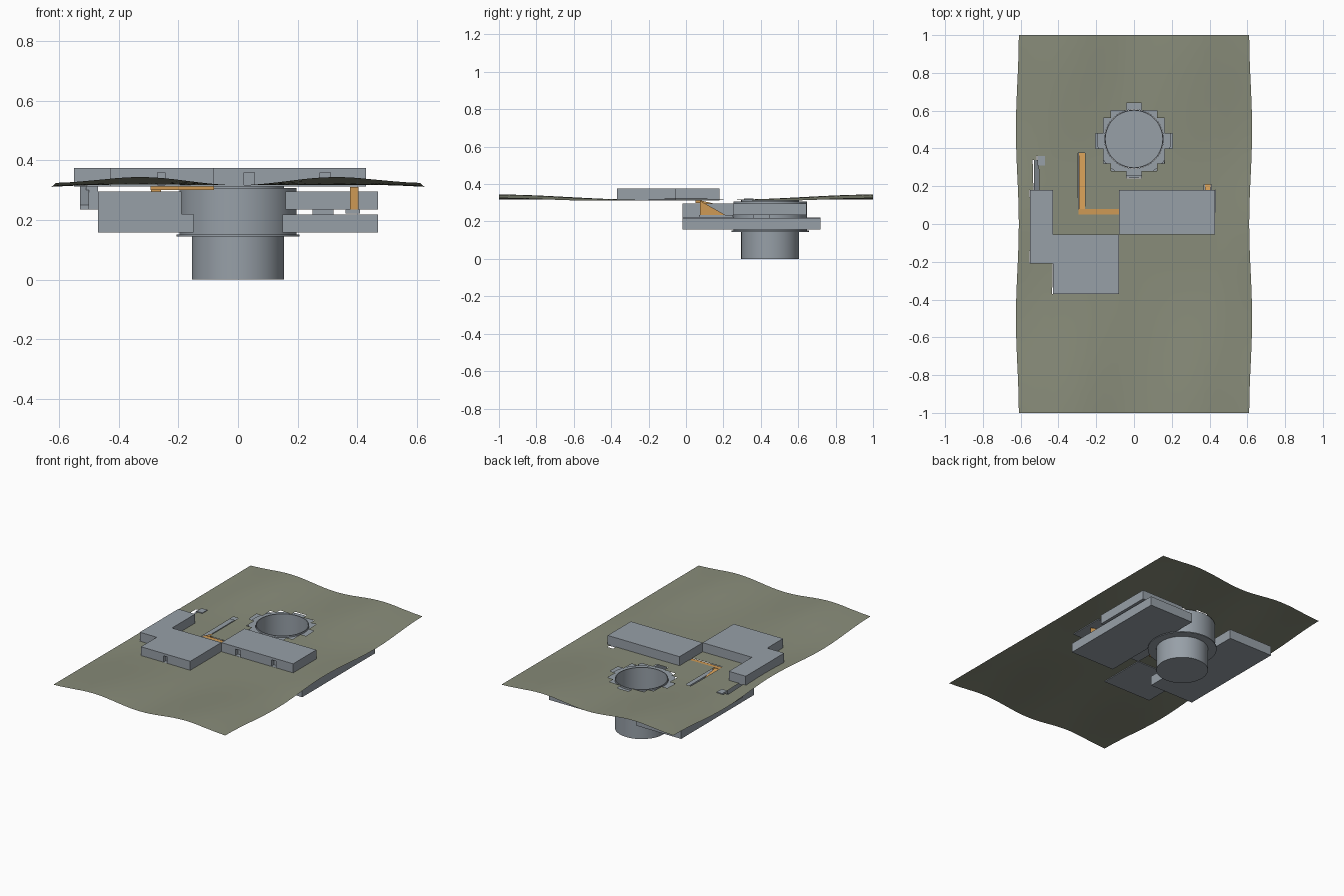
import bpy, bmesh, math

if "Cube" in bpy.data.objects:
    bpy.data.objects.remove(bpy.data.objects["Cube"])


def material(name, rgb):
    m = bpy.data.materials.new(name)
    m.diffuse_color = (*rgb, 1)
    m.use_nodes = True
    m.node_tree.nodes["Principled BSDF"].inputs["Base Color"].default_value = m.diffuse_color
    return m


GREY = material("blue_grey_concrete", (0.31, 0.35, 0.39))
GREEN = material("olive_ground", (0.25, 0.265, 0.195))
ORANGE = material("orange_walkway", (0.62, 0.32, 0.09))


def finish(name, bm, mat):
    bmesh.ops.remove_doubles(bm, verts=bm.verts, dist=1e-5)
    bmesh.ops.recalc_face_normals(bm, faces=bm.faces)
    me = bpy.data.meshes.new(name)
    bm.to_mesh(me)
    bm.free()
    me.materials.append(mat)
    ob = bpy.data.objects.new(name, me)
    bpy.context.collection.objects.link(ob)
    return ob


def prism(name, outline, lo, hi, mat, axis="z"):
    """Extrude a 2D outline along z (outline is x,y) or along x (outline is y,z)."""
    bm = bmesh.new()
    put = (lambda p, t: (p[0], p[1], t)) if axis == "z" else (lambda p, t: (t, p[0], p[1]))
    f = bm.faces.new([bm.verts.new(put(p, lo)) for p in outline])
    new = bmesh.ops.extrude_face_region(bm, geom=[f])["geom"]
    d = put((0, 0), hi - lo)
    bmesh.ops.translate(bm, vec=d, verts=[v for v in new if isinstance(v, bmesh.types.BMVert)])
    return finish(name, bm, mat)


def box(name, x0, x1, y0, y1, z0, z1, mat=GREY):
    return prism(name, [(x0, y0), (x1, y0), (x1, y1), (x0, y1)], z0, z1, mat)


def lathe(name, profile, y, closed=False, n=48):
    bm = bmesh.new()
    rings = [[bm.verts.new((r * math.cos(2 * math.pi * i / n), y + r * math.sin(2 * math.pi * i / n), z))
              for i in range(n)] for r, z in profile]
    pairs = list(zip(rings, rings[1:])) + ([(rings[-1], rings[0])] if closed else [])
    for a, b in pairs:
        for i in range(n):
            j = (i + 1) % n
            bm.faces.new((a[i], a[j], b[j], b[i]))
    ob = finish(name, bm, GREY)
    smooth(ob)
    return ob


def smooth(ob):
    bpy.ops.object.select_all(action="DESELECT")
    ob.select_set(True)
    bpy.context.view_layer.objects.active = ob
    bpy.ops.object.shade_smooth_by_angle(angle=math.radians(30))


def cut(ob, cutter):
    m = ob.modifiers.new("opening", "BOOLEAN")
    m.operation = "DIFFERENCE"
    m.solver = "EXACT"
    m.object = cutter
    cutter.hide_render = True
    cutter.hide_set(True)


# Ground sheet with openings under buildings, above ramps and around the shaft
NX, NY, HX = 30, 50, 0.61
HOLES = [(-0.08, 0.43, -0.055, 0.18), (-0.43, -0.08, -0.37, -0.055), (-0.55, -0.43, -0.21, 0.18),
         (-0.295, -0.26, 0.05, 0.375), (-0.26, -0.08, 0.05, 0.08), (0.37, 0.41, 0.18, 0.21),
         (-0.53, -0.5, 0.18, 0.34), (-0.51, -0.47, 0.31, 0.36)]


def ground_point(x, y):
    edge = min(1, max(0, (abs(y) - 0.25) / 0.75))
    edge = edge * edge * (3 - 2 * edge)
    side = max(0, (abs(x) - 0.45) / 0.16)
    z = 0.317 + 0.027 * edge * (0.5 - 0.5 * math.cos(2 * math.pi * x / 0.66))
    z += 0.006 * side * math.cos(2 * math.pi * y)
    wob = 0.015 * (abs(x) / HX) ** 4 * math.sin(math.pi * y) ** 2
    return (x + math.copysign(wob, x), y, z)


def lines(count, half, extra):
    return sorted({round(-half + 2 * half * i / count, 4) for i in range(count + 1)} | set(extra))


xs = lines(NX, HX, [v for h in HOLES for v in h[:2]])
ys = lines(NY, 1, [v for h in HOLES for v in h[2:]])


def is_open(x, y):
    if any(a < x < b and c < y < d for a, b, c, d in HOLES):
        return True
    px, py = 2 * HX / NX, 2 / NY
    cx = (math.floor((x + HX) / px) + 0.5) * px - HX
    cy = (math.floor((y + 1) / py) + 0.5) * py - 1
    return math.hypot(cx, cy - 0.44) < 0.186      # stepped rim around shaft


bm = bmesh.new()
grid = [[bm.verts.new(ground_point(x, y)) for y in ys] for x in xs]
for i in range(len(xs) - 1):
    for j in range(len(ys) - 1):
        if not is_open((xs[i] + xs[i + 1]) / 2, (ys[j] + ys[j + 1]) / 2):
            bm.faces.new((grid[i][j], grid[i + 1][j], grid[i + 1][j + 1], grid[i][j + 1]))
bmesh.ops.delete(bm, geom=[v for v in bm.verts if not v.link_faces], context="VERTS")
ground = finish("ground_sheet", bm, GREEN)
if sum(p.normal.z for p in ground.data.polygons) < 0:
    ground.data.flip_normals()
smooth(ground)

# Surface buildings with doorways
east = box("east_building", -0.08, 0.43, -0.055, 0.18, 0.312, 0.375)
west = prism("west_building", [(-0.43, -0.37), (-0.08, -0.37), (-0.08, -0.055), (-0.43, -0.055),
                               (-0.43, 0.18), (-0.55, 0.18), (-0.55, -0.21), (-0.43, -0.21)],
             0.312, 0.375, GREY)
for ob, x0, x1, y in ((east, 0.02, 0.055, -0.055), (east, 0.275, 0.31, -0.055), (west, -0.27, -0.245, -0.37)):
    cut(ob, box("doorway_cutter", x0, x1, y - 0.02, y + 0.025, 0.318, 0.36))

# Central shaft: open tube with floor, and wide collar around it
lathe("shaft_tube", [(0.0001, 0), (0.155, 0), (0.155, 0.318), (0.15, 0.318), (0.15, 0.01), (0.0001, 0.01)], 0.45)
lathe("shaft_collar", [(0.156, 0.15), (0.197, 0.15), (0.197, 0.308), (0.156, 0.308)], 0.45, True)
lathe("collar_flange", [(0.156, 0.145), (0.207, 0.145), (0.207, 0.151), (0.156, 0.151)], 0.45, True)

# Buried rooms on two levels
box("east_lower_room", 0.15, 0.47, -0.02, 0.72, 0.158, 0.218)
box("west_lower_room", -0.47, -0.15, -0.02, 0.72, 0.158, 0.22)
box("west_floor_block", -0.47, -0.19, -0.02, 0.385, 0.22, 0.235)
box("east_upper_room", 0.16, 0.47, 0.25, 0.645, 0.235, 0.295)
upper = box("west_upper_room", -0.47, -0.19, -0.02, 0.385, 0.235, 0.295)
cut(upper, box("ramp_slot_cutter", -0.293, -0.258, 0.05, 0.375, 0.238, 0.33))
box("east_landing", 0.36, 0.41, 0.07, 0.25, 0.222, 0.235)
box("east_link", 0.25, 0.32, 0.36, 0.45, 0.216, 0.237)

# Orange walkway and ramps
box("walkway", -0.293, -0.08, 0.05, 0.08, 0.3, 0.314, ORANGE)
prism("west_ramp", [(0.08, 0.239), (0.375, 0.239), (0.375, 0.243), (0.08, 0.312)],
      -0.292, -0.259, ORANGE, "x")
prism("east_ramp", [(0.075, 0.235), (0.21, 0.235), (0.075, 0.311)], 0.375, 0.405, ORANGE, "x")

# Grey side stair with entry post
prism("side_ramp", [(0.18, 0.235), (0.34, 0.235), (0.34, 0.312), (0.18, 0.25)], -0.53, -0.5, GREY, "x")
box("entry_post", -0.51, -0.47, 0.31, 0.36, 0.235, 0.322)
